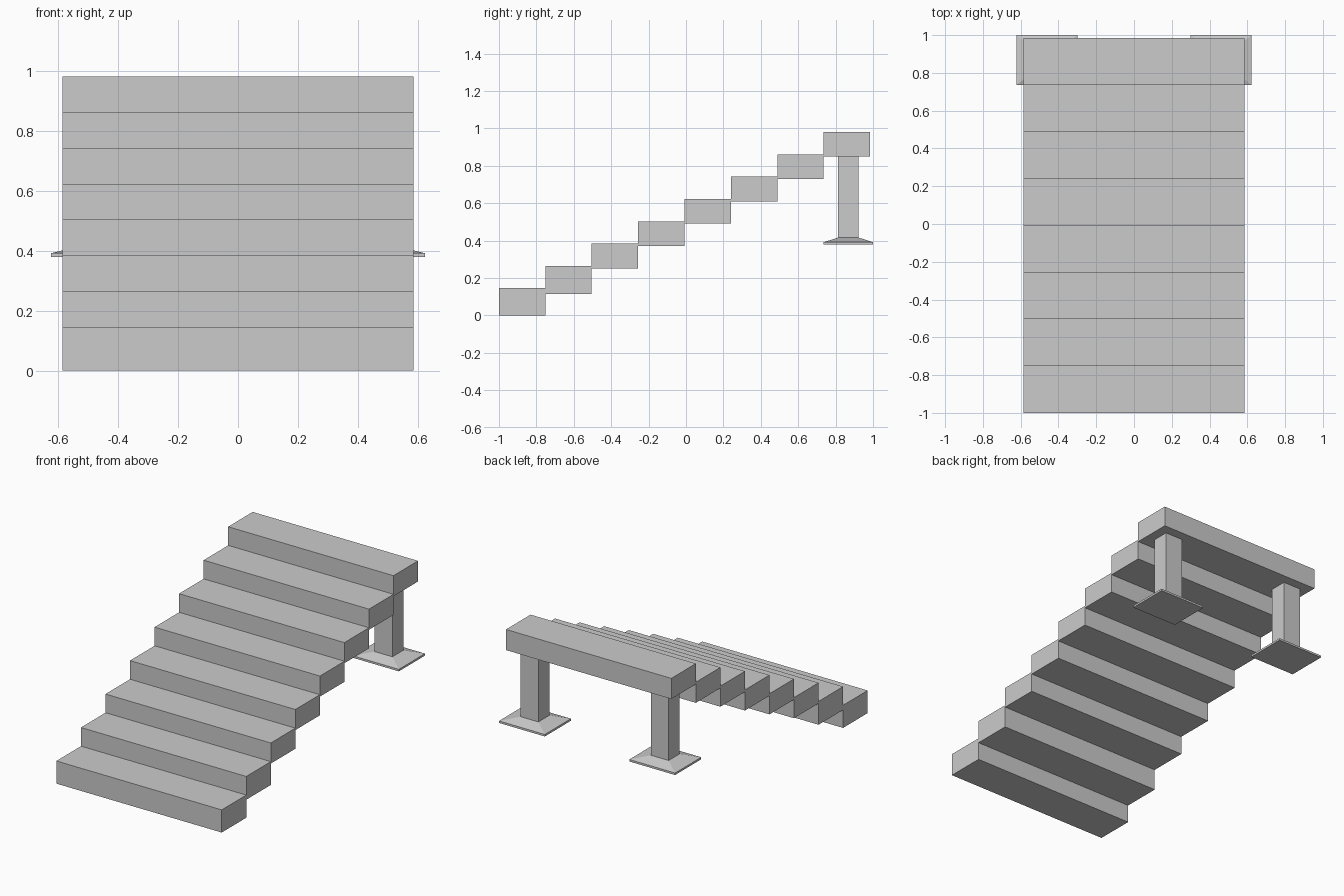
import bpy, bmesh

if "Cube" in bpy.data.objects:
    bpy.data.objects.remove(bpy.data.objects["Cube"])


def make_object(name, bm):
    bmesh.ops.recalc_face_normals(bm, faces=bm.faces)
    mesh = bpy.data.meshes.new(name)
    bm.to_mesh(mesh)
    bm.free()
    obj = bpy.data.objects.new(name, mesh)
    bpy.context.collection.objects.link(obj)
    return obj


def stack(name, cx, cy, rings):
    """Closed solid from rectangular rings (half x, half y, z)."""
    bm = bmesh.new()
    loops = [[bm.verts.new((cx + sx * hx, cy + sy * hy, z))
              for sx, sy in ((-1, -1), (1, -1), (1, 1), (-1, 1))]
             for hx, hy, z in rings]
    for a, b in zip(loops, loops[1:]):
        for i in range(4):
            j = (i + 1) % 4
            bm.faces.new((a[i], a[j], b[j], b[i]))
    bm.faces.new(loops[0][::-1])
    bm.faces.new(loops[-1])
    return make_object(name, bm)


# Stair treads: eight overlapping blocks
RUN, RISE = 0.248, 0.1193
HALF_WIDTH = 0.585
for i in range(8):
    top = 0.145 + i * RISE
    bottom = {0: 0.0, 1: 0.115}.get(i, top - 0.132)
    stack(f"step_{i + 1}", 0, -1 + RUN * (i + 0.5),
          [(HALF_WIDTH, RUN / 2, bottom), (HALF_WIDTH, RUN / 2, top)])

# Rear support posts with bevelled foot plates
for side, sx in (("left", -1), ("right", 1)):
    cx, cy = sx * 0.461, 0.868
    stack(f"{side}_post", cx, cy, [(0.0625, 0.055, 0.405), (0.0625, 0.055, 0.855)])
    stack(f"{side}_foot_plate", cx, cy,
          [(0.162, 0.132, 0.378), (0.162, 0.132, 0.391), (0.066, 0.058, 0.415)])
